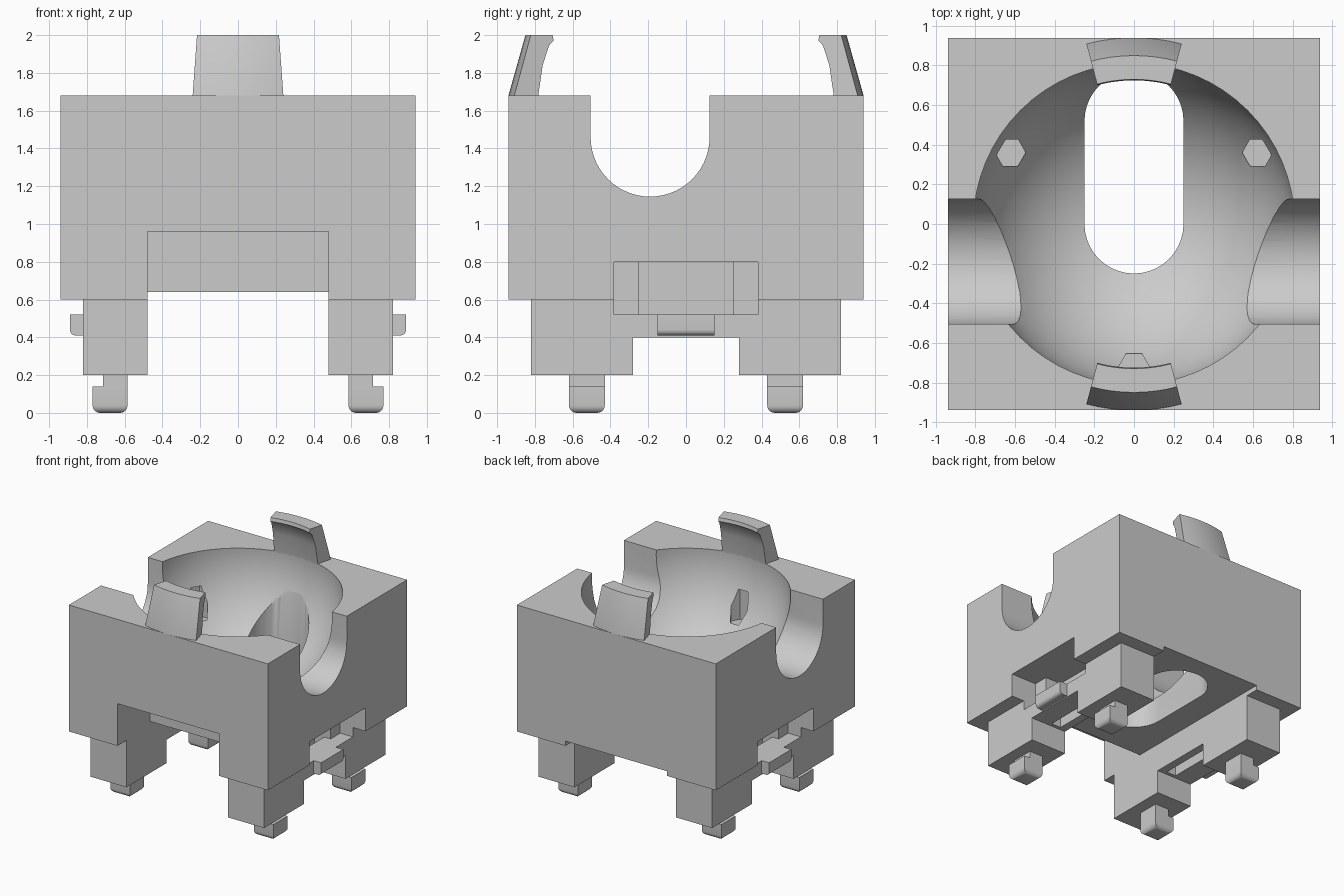
import bpy, bmesh, math
from mathutils import Vector

if "Cube" in bpy.data.objects:
    bpy.data.objects.remove(bpy.data.objects["Cube"])

grey = bpy.data.materials.new("plain_grey")
grey.diffuse_color = (0.6, 0.6, 0.6, 1)
grey.use_nodes = True
grey.node_tree.nodes["Principled BSDF"].inputs["Base Color"].default_value = grey.diffuse_color


def finish(name, bm):
    bmesh.ops.recalc_face_normals(bm, faces=bm.faces)
    me = bpy.data.meshes.new(name)
    bm.to_mesh(me)
    bm.free()
    ob = bpy.data.objects.new(name, me)
    bpy.context.collection.objects.link(ob)
    me.materials.append(grey)
    return ob


def box(name, x0, x1, y0, y1, z0, z1):
    bm = bmesh.new()
    bmesh.ops.create_cube(bm, size=1)
    for v in bm.verts:
        v.co = Vector(((x0 + x1) / 2 + v.co.x * (x1 - x0),
                       (y0 + y1) / 2 + v.co.y * (y1 - y0),
                       (z0 + z1) / 2 + v.co.z * (z1 - z0)))
    return finish(name, bm)


def prism(name, points, depth):
    """Extrude a closed outline of 3D points along a vector."""
    bm = bmesh.new()
    face = bm.faces.new([bm.verts.new(p) for p in points])
    new = bmesh.ops.extrude_face_region(bm, geom=[face])["geom"]
    bmesh.ops.translate(bm, vec=depth, verts=[g for g in new if isinstance(g, bmesh.types.BMVert)])
    return finish(name, bm)


def arc(cx, cy, r, a0, a1, n):
    return [(cx + r * math.cos(math.radians(a0 + (a1 - a0) * i / n)),
             cy + r * math.sin(math.radians(a0 + (a1 - a0) * i / n))) for i in range(n + 1)]


def activate(ob):
    bpy.ops.object.select_all(action='DESELECT')
    ob.select_set(True)
    bpy.context.view_layer.objects.active = ob


def cut(target, *cutters):
    for c in cutters:
        m = target.modifiers.new("cut", 'BOOLEAN')
        m.operation, m.solver, m.object = 'DIFFERENCE', 'EXACT', c
        activate(target)
        bpy.ops.object.modifier_apply(modifier=m.name)
        bpy.data.objects.remove(c)


def smooth(ob):
    activate(ob)
    bpy.ops.object.shade_smooth_by_angle(angle=math.radians(30))


def round_edges(ob, test, r):
    """Round every edge whose two ends satisfy the test."""
    bm = bmesh.new()
    bm.from_mesh(ob.data)
    edges = [e for e in bm.edges if all(test(v.co) for v in e.verts)]
    bmesh.ops.bevel(bm, geom=edges, offset=r, segments=5, profile=0.5, affect='EDGES')
    bm.to_mesh(ob.data)
    bm.free()
    smooth(ob)


# Housing block with underside channel and front notch
body = box("housing", -.94, .94, -.94, .94, .6, 1.68)
cut(body, box("channel", -.48, .48, -1, 1, .5, .64),
    box("front_notch", -.48, .48, -1, -.5, .5, .96))

# Spherical bowl
CZ, R = 1.64, .812
bm = bmesh.new()
bmesh.ops.create_uvsphere(bm, u_segments=64, v_segments=40, radius=R)
bmesh.ops.translate(bm, vec=(0, 0, CZ), verts=bm.verts)
cut(body, finish("bowl", bm))

# Rounded slot through the floor of the bowl
slot = arc(0, .52, .25, 0, 180, 20) + arc(0, 0, .25, 180, 360, 20)
cut(body, prism("floor_slot", [(x, y, .5) for x, y in slot], (0, 0, 1.14)))

# U-shaped openings in both sides
u = [(.125, 1.8)] + arc(-.19, 1.46, .315, 0, -180, 28) + [(-.505, 1.8)]
for x in (-1.2, .2):
    cut(body, prism("side_opening", [(x, y, z) for y, z in u], (1.0, 0, 0)))

# Three hexagonal pockets in the bowl wall
for a in (30, 150, 270):
    hx, hy = .72 * math.cos(math.radians(a)), .72 * math.sin(math.radians(a))
    hexagon = arc(hx, hy, .077, 0, 300, 5)
    cut(body, prism("pocket", [(x, y, 1.14) for x, y in hexagon], (0, 0, .26)))

# Recess in each side, with a deeper middle part
def recess(s):
    lo, hi = sorted((s * .7, s * 1.1))
    lo2, hi2 = sorted((s * .55, s * .75))
    return (box("recess", lo, hi, -.38, .38, .52, .8),
            box("deep_recess", lo2, hi2, -.25, .25, .52, .8))

for s in (-1, 1):
    cut(body, *recess(s))
smooth(body)

# Leg rails, side clips and feet
for s, side in ((-1, "left"), (1, "right")):
    def sx(a, b):
        return sorted((s * a, s * b))
    rail = box(side + "_leg_rail", *sx(.48, .82), -.82, .82, .2, .6)
    cut(rail, box("gap", *sx(.4, .9), -.28, .28, .1, .4), *recess(s),
        box("clip_slot", *sx(.55, .64), -.25, .25, .3, .55))
    clip = box(side + "_clip", *sx(.8, .89), -.15, .15, .41, .52)
    round_edges(clip, lambda c: abs(c.x) > .88 and c.z < .42, .03)
    for t, end in ((-1, "front"), (1, "back")):
        y0, y1 = sorted((t * .43, t * .62))
        foot = box(f"{side}_{end}_foot", *sx(.585, .77), y0, y1, 0, .14)
        round_edges(foot, lambda c: c.z < .01, .04)
        box(f"{side}_{end}_foot_stem", *sx(.585, .715), y0, y1, .13, .21)

# Curved retaining prongs, front and back
profile = [(.94, 1.68), (.85, 2.0), (.73, 2.0), (.725, 1.97), (.75, 1.945), (.785, 1.84), (.812, 1.66), (.94, 1.66)]
for mid, name in ((90, "back_prong"), (270, "front_prong")):
    bm = bmesh.new()
    rings = []
    for i in range(9):
        a = math.radians(mid - 14.8 + 29.6 * i / 8)
        rings.append([bm.verts.new((r * math.cos(a), r * math.sin(a), z)) for r, z in profile])
    for p, q in zip(rings, rings[1:]):
        for j in range(len(profile)):
            k = (j + 1) % len(profile)
            bm.faces.new((p[j], p[k], q[k], q[j]))
    bm.faces.new(rings[0])
    bm.faces.new(rings[-1])
    smooth(finish(name, bm))
